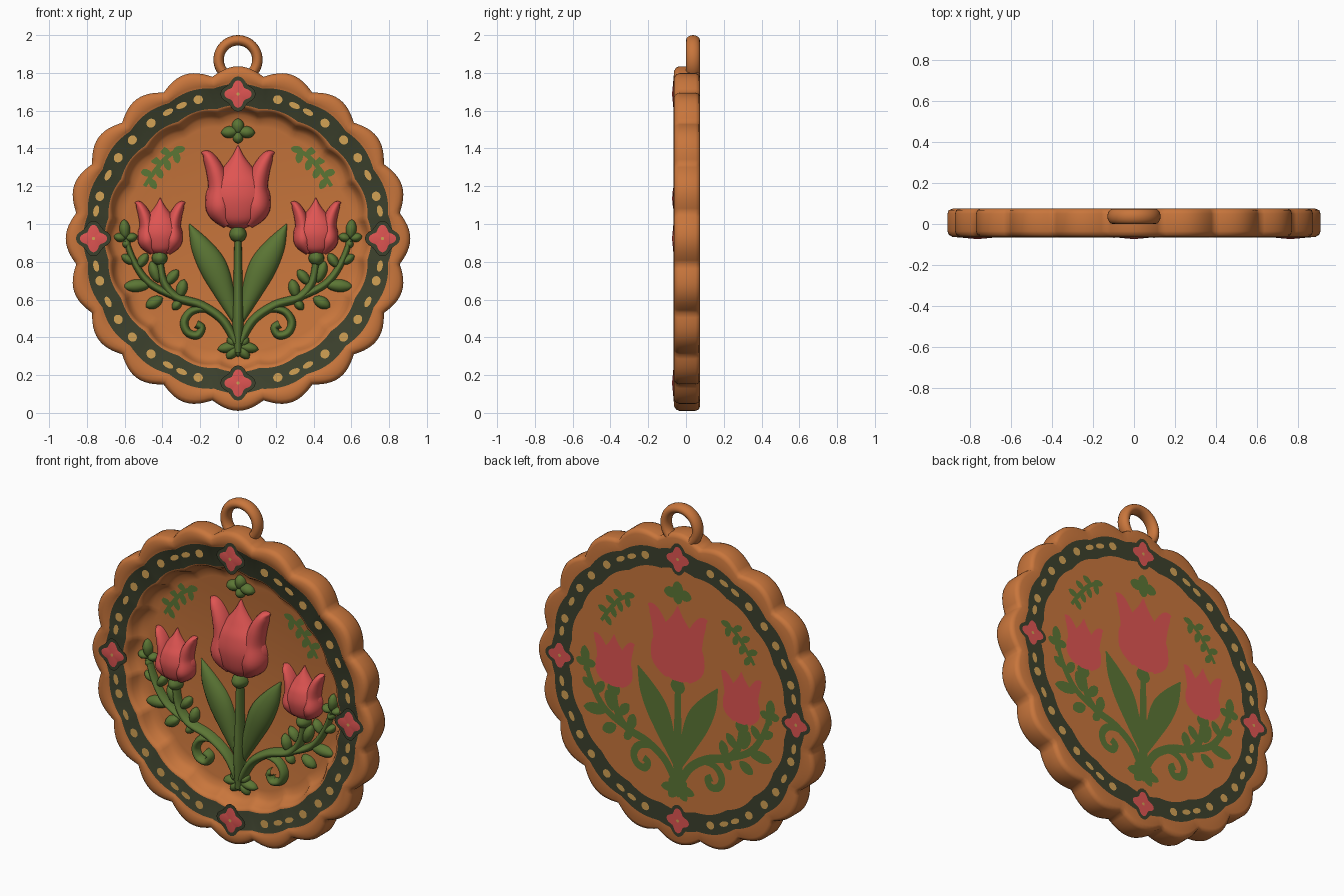
import bpy, bmesh
from math import sin, cos, pi, radians, hypot

if "Cube" in bpy.data.objects:
    bpy.data.objects.remove(bpy.data.objects["Cube"])


def material(name, rgb):
    m = bpy.data.materials.new(name)
    m.use_nodes = True
    m.diffuse_color = (*rgb, 1)
    bsdf = m.node_tree.nodes["Principled BSDF"]
    bsdf.inputs["Base Color"].default_value = (*rgb, 1)
    bsdf.inputs["Roughness"].default_value = 0.6
    return m


CLAY = material("terracotta", (0.58, 0.18, 0.045))
RED = material("coral red", (0.74, 0.09, 0.085))
GREEN = material("leaf green", (0.105, 0.18, 0.035))
DARK = material("dark olive", (0.045, 0.052, 0.026))
GOLD = material("ochre yellow", (0.65, 0.36, 0.09))

CZ = 0.923       # height of the disc centre
FLOOR = 0.03     # depth of the recessed floor
BAND = -0.055    # depth of the painted band
BACK = 0.075     # depth of the flat back
parts = {}


def part(name, mat):
    return parts.setdefault(name, (bmesh.new(), mat))[0]


def add_object(name, bm, mats, angle):
    me = bpy.data.meshes.new(name)
    bm.to_mesh(me)
    bm.free()
    ob = bpy.data.objects.new(name, me)
    bpy.context.collection.objects.link(ob)
    for m in mats:
        me.materials.append(m)
    bpy.ops.object.select_all(action='DESELECT')
    ob.select_set(True)
    bpy.context.view_layer.objects.active = ob
    bpy.ops.object.shade_smooth_by_angle(angle=radians(angle))
    return ob


def bridge(bm, a, b, closed=False):
    n = len(a)
    return [bm.faces.new((a[i], a[(i + 1) % n], b[(i + 1) % n], b[i]))
            for i in range(n if closed else n - 1)]


def smooth_path(pts, steps=6):
    """Catmull-Rom through (x, z, half width) points."""
    p = [pts[0]] + list(pts) + [pts[-1]]
    out = []
    for i in range(1, len(p) - 2):
        for k in range(steps):
            t = k / steps
            out.append([0.5 * (2 * b + (c - a) * t + (2 * a - 5 * b + 4 * c - d) * t * t
                               + (3 * b - a - 3 * c + d) * t ** 3)
                        for a, b, c, d in zip(*p[i - 1:i + 3])])
    return out + [list(pts[-1])]


def sweep(bm, path, depth, y):
    """Half-round strip of varying width; depth 0 gives a flat plate."""
    widest = max(p[2] for p in path)
    segs = 12 if depth else 2
    prev = None
    for i, (x, z, w) in enumerate(path):
        w = max(w, 0.001)
        a, b = path[max(i - 1, 0)], path[min(i + 1, len(path) - 1)]
        dx, dz = b[0] - a[0], b[1] - a[1]
        n = hypot(dx, dz) or 1
        ring = []
        for k in range(segs + 1):
            t = pi * k / segs
            o = w * cos(t)
            ring.append(bm.verts.new((x - dz / n * o, y - depth * (w / widest) ** 0.7 * sin(t),
                                      z + dx / n * o)))
        if prev:
            bridge(bm, prev, ring)
        prev = ring


def relief(name, mat, pts, depth, mirror=True, painted=False):
    """Raised shape on the front with its flat painted copy on the back."""
    for s in ((1, -1) if mirror else (1,)):
        path = smooth_path([(s * x, z, w) for x, z, w in pts])
        y = FLOOR - 0.003 if painted else FLOOR + 0.002
        sweep(part(name, mat), path, 0 if painted else depth, y)
        sweep(part("back_" + name, mat), path, 0, BACK + (0.002 if mat == RED else 0.001))


def leaf(name, x, z, angle, length, w, depth=0.04, **kw):
    """Short pointed oval starting at x, z; angle is measured from up."""
    a = radians(angle)
    pts = [(x + sin(a) * length * t, z + cos(a) * length * t, w * f)
           for t, f in ((0, 0.15), (0.2, 0.75), (0.55, 1), (0.85, 0.65), (1, 0.05))]
    relief(name, GREEN, pts, depth, **kw)


def patch(name, mat, x, z, a, b, y, turn=0, lobe=0, dome=0):
    """Oval or four-lobed plate, optionally domed."""
    bm = part(name, mat)
    mid = bm.verts.new((x, y - dome, z))
    ring = []
    for k in range(32):
        t = 2 * pi * k / 32
        r = 1 + lobe * cos(4 * t)
        u, v = a * r * cos(t), b * r * sin(t)
        ring.append(bm.verts.new((x + u * cos(turn) - v * sin(turn), y,
                                  z + u * sin(turn) + v * cos(turn))))
    for i in range(32):
        bm.faces.new((mid, ring[i], ring[(i + 1) % 32]))


# Scalloped disc: (radius, scallop size, depth) from the back round to the recess
profile = [(0.695, 0.012, BACK), (0.805, 0.015, BACK), (0.845, 0.04, BACK), (0.86, 0.045, 0.068),
           (0.867, 0.045, 0.05), (0.867, 0.045, -0.035), (0.86, 0.045, -0.053),
           (0.845, 0.042, -0.063), (0.828, 0.033, -0.065), (0.812, 0.022, -0.062),
           (0.805, 0.015, BAND), (0.695, 0.012, BAND), (0.682, 0.016, -0.05),
           (0.668, 0.02, -0.03), (0.655, 0.022, 0.0), (0.635, 0.02, 0.02), (0.6, 0.01, FLOOR)]
bm = bmesh.new()
N = 240
rings = []
for r, s, y in profile:
    ring = []
    for k in range(N):
        t = 2 * pi * k / N
        q = r + s * abs(cos(10 * t))
        ring.append(bm.verts.new((q * sin(t), y, CZ + q * cos(t))))
    rings.append(ring)
bm.faces.new(rings[0])
bm.faces.new(rings[-1])
for i in range(len(rings) - 1):
    for f in bridge(bm, rings[i], rings[i + 1], True):
        f.material_index = 1 if i in (0, 10) else 0
bmesh.ops.recalc_face_normals(bm, faces=bm.faces)
add_object("scalloped_disc", bm, [CLAY, DARK], 50)

# Hanging ring
bpy.ops.mesh.primitive_torus_add(major_radius=0.1025, minor_radius=0.0275, major_segments=48,
                                 minor_segments=16, location=(0, 0.037, 1.87),
                                 rotation=(pi / 2, 0, 0))
ring = bpy.context.object
ring.name = "hanging_ring"
ring.scale.z = 1.35
ring.data.materials.append(CLAY)
bpy.ops.object.shade_smooth_by_angle(angle=radians(60))

# Painted band: four blossoms, dots and dashes on both sides
for pre, y, side in (("", BAND - 0.002, -1), ("back_", BACK + 0.001, 1)):
    front = side < 0
    for k in range(4):
        t = k * pi / 2
        x, z = 0.765 * sin(t), CZ + 0.765 * cos(t)
        patch(pre + "blossom_border", DARK, x, z, 0.082, 0.082, -0.066 if front else y, lobe=0.14)
        patch(pre + "band_blossom", RED, x, z, 0.06, 0.06, -0.067 if front else y + 0.001,
              lobe=0.22, dome=0.007 if front else 0)
        patch(pre + "blossom_centre", GOLD, x, z, 0.009, 0.009, -0.0745 if front else y + 0.002)
    for flip in (1, -1):
        for base in (0, 180):
            for deg, size in ((16, 1), (23, 2), (29, 2), (37, 1), (47, 1), (56, 1),
                              (64, 2), (73, 1), (79, 2)):
                t = radians(base + flip * deg)
                patch(pre + "band_dots", GOLD, 0.765 * sin(t), CZ + 0.765 * cos(t),
                      0.03 if size == 2 else 0.025, 0.015 if size == 2 else 0.023, y, turn=-t)


# Tulips: two outer petals with flared tips and one middle petal
def tulip(name, x, z, s, depth, mirror):
    middle = [(0, 0, .03), (0, .05, .125), (0, .15, .172), (0, .24, .148), (0, .31, .09),
              (0, .38, .035), (0, .44, .003)]
    outer = [(.05, .02, .03), (.095, .11, .075), (.1, .22, .058), (.122, .31, .048),
             (.16, .385, .03), (.192, .405, .004)]
    place = lambda pts, m: [(x + m * a * s, z + b * s, w * s) for a, b, w in pts]
    relief(name, RED, place(middle, 1), depth, mirror)
    for m in (1, -1):
        relief(name, RED, place(outer, m), depth * 0.95, mirror)


tulip("centre_tulip", 0, 0.975, 1, 0.105, False)
tulip("side_tulips", 0.412, 0.835, 0.69, 0.092, True)

# Stems, branches and curls
relief("main_stem", GREEN, [(0, .32, .022), (0, .5, .03), (0, .7, .024), (0, .97, .018)], .06, False)
relief("branches", GREEN, [(.01, .37, .022), (.08, .49, .024), (.195, .57, .024), (.33, .615, .023),
                           (.395, .7, .021), (.415, .82, .018)], .05)
relief("branches", GREEN, [(.3, .6, .018), (.46, .68, .02), (.545, .79, .018), (.595, .92, .014)], .045)
relief("curls", GREEN, [(.11, .52, .016), (.18, .55, .018), (.25, .535, .021), (.285, .48, .022),
                        (.265, .425, .022), (.215, .412, .022), (.192, .45, .02), (.22, .47, .022)], .045)

# Long leaves beside the main stem
relief("long_leaves", GREEN, [(.01, .47, .012), (.065, .62, .05), (.13, .77, .073), (.2, .89, .052),
                              (.258, 1.0, .003)], .055)

# Knobs under the tulips
for x, z, r, mir in ((0, .945, .046, False), (.415, .82, .042, True)):
    relief("tulip_knobs", GREEN, [(x, z - r, .008), (x, z - r * .6, r * .75), (x, z, r),
                                  (x, z + r * .7, r * .7), (x, z + r, .008)], .065, mir)

# Small leaves: x, z, direction, length, half width
for spec in ((.4, .61, 120, .1, .032), (.31, .61, -15, .1, .03), (.46, .68, 95, .15, .034),
             (.38, .68, -40, .1, .028), (.42, .69, 20, .12, .03), (.53, .77, -35, .09, .026),
             (.55, .79, 55, .08, .024), (.3, .6, 140, .07, .024),
             (.595, .92, 5, .105, .029), (.595, .92, -75, .065, .024), (.595, .92, 75, .065, .024),
             (.59, .92, 180, .05, .022)):
    leaf("small_leaves", *spec)
for deg, length in ((100, .11), (140, .09), (55, .07)):
    leaf("base_leaves", 0, .355, deg, length, .028)
leaf("base_leaves", 0, .37, 180, .075, .02, mirror=False)

# Clover sprig above the centre tulip
leaf("clover", 0, 1.475, 0, .085, .033, mirror=False)
leaf("clover", 0, 1.49, 95, .09, .032)
leaf("clover", 0, 1.49, 180, .065, .028, mirror=False)

# Painted sprigs on the floor
relief("painted_sprigs", GREEN, [(.29, 1.4, .012), (.37, 1.36, .012), (.44, 1.28, .012),
                                 (.495, 1.2, .01)], 0, painted=True)
for x, z, deg in ((.28, 1.4, 100), (.33, 1.385, 190), (.36, 1.37, 60), (.385, 1.345, 200),
                  (.41, 1.32, 60), (.43, 1.3, 205), (.455, 1.26, 70), (.47, 1.24, 215)):
    leaf("painted_sprigs", x, z, deg, .065, .019, painted=True)

# Finish the collected parts, facing each one outward
for name, (bm, mat) in parts.items():
    side = 1 if name.startswith("back_") else -1
    bm.normal_update()
    for f in bm.faces:
        if f.normal.y * side < 0:
            f.normal_flip()
    add_object(name, bm, [mat], 75)
